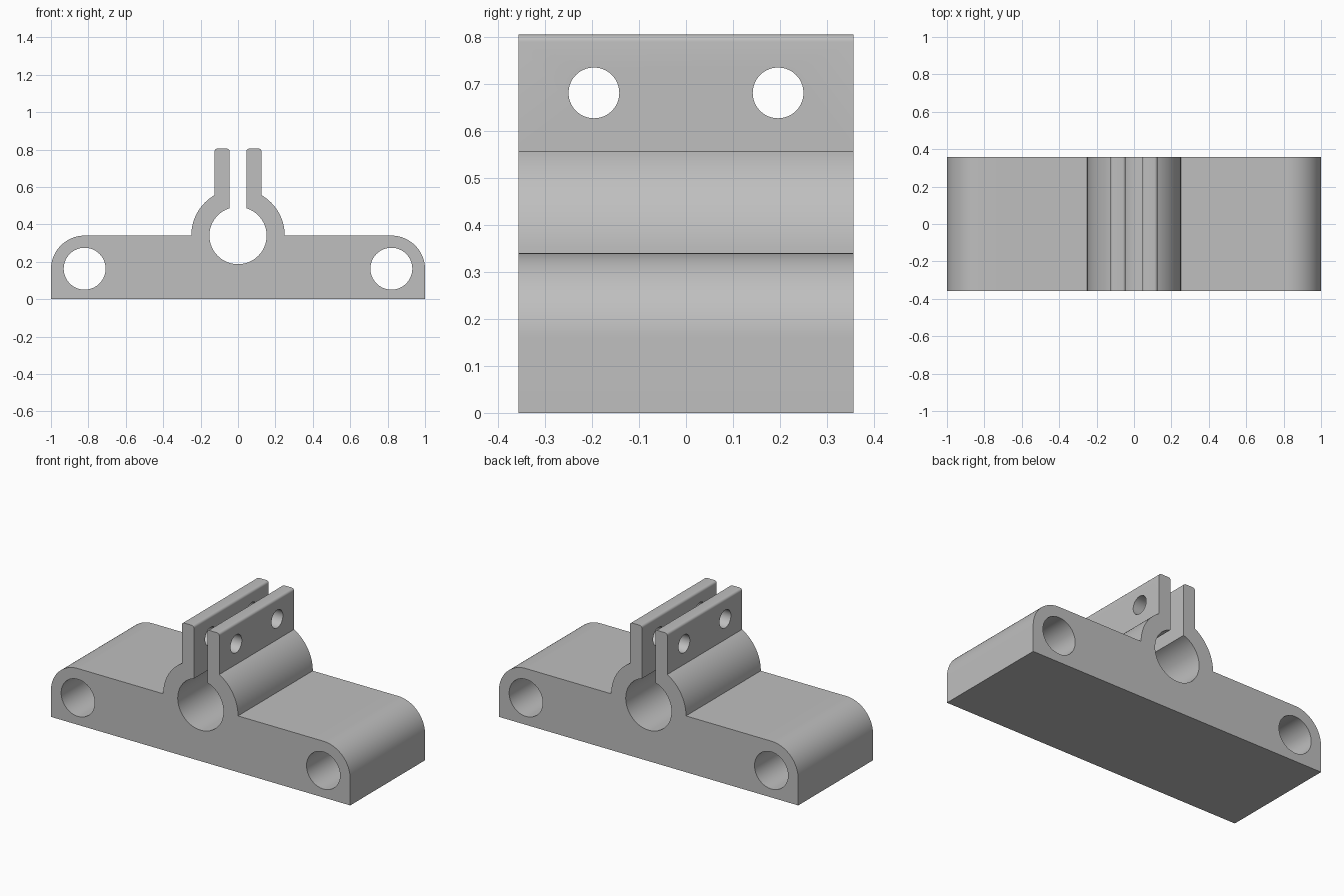
import bpy, bmesh, math
from mathutils import Matrix

cube = bpy.data.objects.get("Cube")
if cube:
    bpy.data.objects.remove(cube, do_unlink=True)

DEPTH = 0.714          # size along y
BORE_Z = 0.34          # height of the clamp centre
BORE_R, CLAMP_R = 0.153, 0.25
EAR_IN, EAR_OUT, TOP = 0.045, 0.125, 0.805
END_R = 0.18
FILLET = 0.015

metal = bpy.data.materials.new("plain grey")
metal.use_nodes = True
grey = (0.52, 0.52, 0.52, 1)
metal.diffuse_color = grey
metal.node_tree.nodes["Principled BSDF"].inputs["Base Color"].default_value = grey


def arc(cx, cz, r, start, end, n):
    """Points on an arc, angles in radians."""
    angles = [start + (end - start) * i / n for i in range(n + 1)]
    return [(cx + r * math.cos(a), cz + r * math.sin(a)) for a in angles]


def make_object(name, bm):
    mesh = bpy.data.meshes.new(name)
    bmesh.ops.recalc_face_normals(bm, faces=bm.faces)
    bm.to_mesh(mesh)
    bm.free()
    mesh.materials.append(metal)
    obj = bpy.data.objects.new(name, mesh)
    bpy.context.collection.objects.link(obj)
    return obj


def drill(target, name, axis, location, radius, length):
    """Cut a round through hole along the given axis."""
    bm = bmesh.new()
    turn = Matrix.Rotation(math.pi / 2, 4, "X" if axis == "Y" else "Y")
    bmesh.ops.create_cone(bm, cap_ends=True, segments=64, radius1=radius,
                          radius2=radius, depth=length,
                          matrix=Matrix.Translation(location) @ turn)
    cutter = make_object(name, bm)
    cutter.hide_render = True
    mod = target.modifiers.new(name, "BOOLEAN")
    mod.operation, mod.solver, mod.object = "DIFFERENCE", "EXACT", cutter
    bpy.context.view_layer.objects.active = target
    bpy.ops.object.modifier_apply(modifier=name)
    bpy.data.objects.remove(cutter, do_unlink=True)


# Half outline: base corner, rounded end, clamp ring, ear, slot, bore
half = [(1, 0)]
half += arc(1 - END_R, BORE_Z - END_R, END_R, 0, math.pi / 2, 20)
half += arc(0, BORE_Z, CLAMP_R, 0, math.acos(EAR_OUT / CLAMP_R), 20)
half += arc(EAR_OUT - FILLET, TOP - FILLET, FILLET, 0, math.pi / 2, 5)
half += arc(EAR_IN + FILLET, TOP - FILLET, FILLET, math.pi / 2, math.pi, 5)
half += arc(0, BORE_Z, BORE_R, math.acos(EAR_IN / BORE_R), -math.pi / 2, 36)
outline = half + [(-x, z) for x, z in reversed(half[:-1])]

# Extrude the mirrored outline front to back
bm = bmesh.new()
face = bm.faces.new([bm.verts.new((x, -DEPTH / 2, z)) for x, z in outline])
grown = bmesh.ops.extrude_face_region(bm, geom=[face], use_keep_orig=True)
moved = [v for v in grown["geom"] if isinstance(v, bmesh.types.BMVert)]
bmesh.ops.translate(bm, verts=moved, vec=(0, DEPTH, 0))
bracket = make_object("clamp_bracket", bm)

# Mounting holes through the ends, bolt holes through the ears
for side in (-1, 1):
    drill(bracket, "mounting_hole", "Y", (side * 0.82, 0, 0.163), 0.112, 1)
    drill(bracket, "bolt_hole", "X", (0, side * 0.196, 0.681), 0.054, 0.4)

bpy.ops.object.select_all(action="DESELECT")
bracket.select_set(True)
bpy.context.view_layer.objects.active = bracket
bpy.ops.object.shade_smooth_by_angle(angle=math.radians(25))
